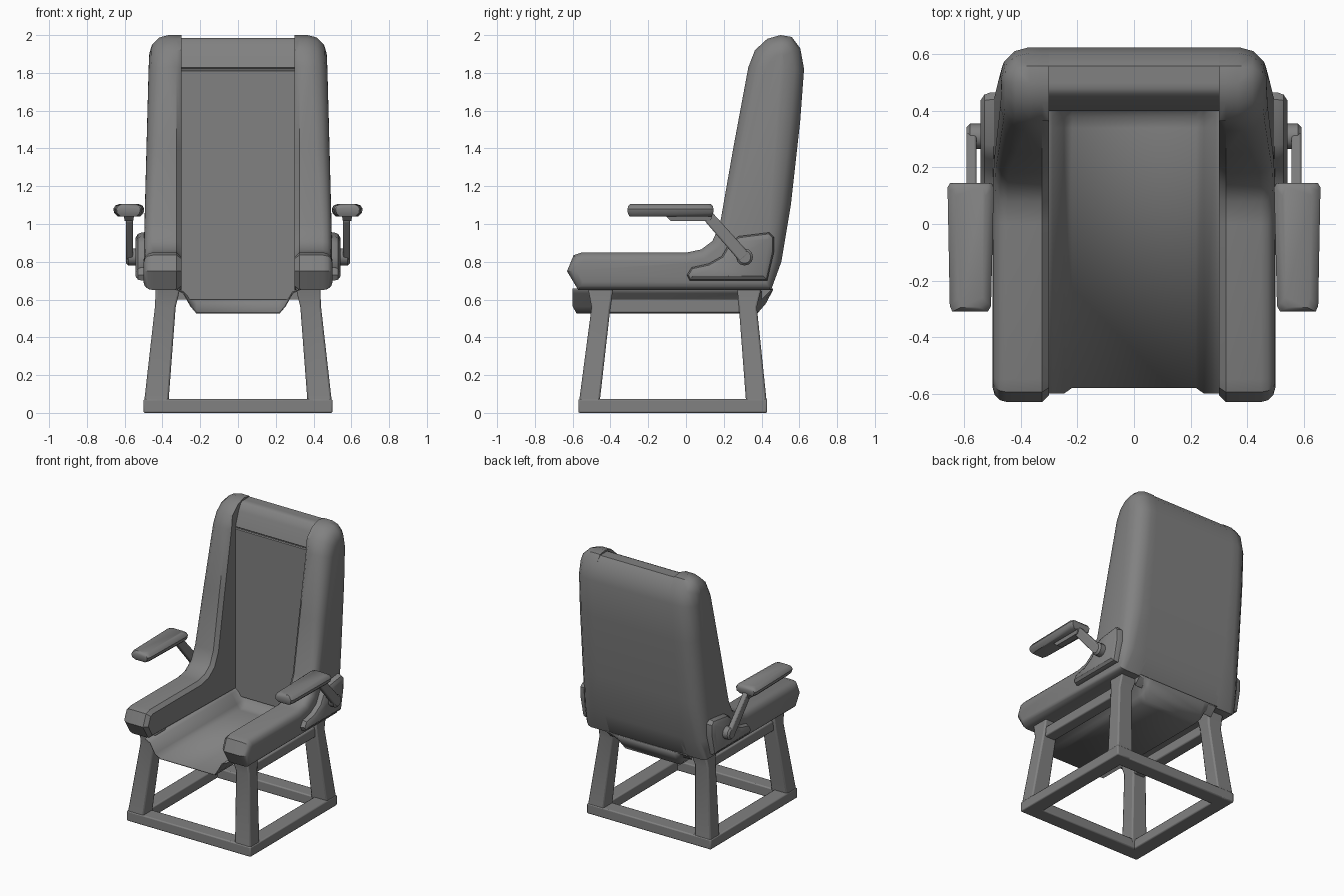
import bpy, bmesh, math
from mathutils import Vector

if "Cube" in bpy.data.objects:
    bpy.data.objects.remove(bpy.data.objects["Cube"])

grey = bpy.data.materials.new("seat grey")
grey.use_nodes = True
grey.diffuse_color = (0.22, 0.22, 0.22, 1)
grey.node_tree.nodes["Principled BSDF"].inputs["Base Color"].default_value = (0.22, 0.22, 0.22, 1)


def loft(name, rings, mirror=True, closed=True, bevel=0, angle=35):
    """Skin a row of equal-length rings; closed rings get end caps."""
    bm = bmesh.new()
    rows = [[bm.verts.new(p) for p in ring] for ring in rings]
    n = len(rows[0])
    for a, b in zip(rows, rows[1:]):
        for i in range(n if closed else n - 1):
            j = (i + 1) % n
            bm.faces.new((a[i], a[j], b[j], b[i]))
    if closed:
        bm.faces.new(rows[0])
        bm.faces.new(rows[-1])
    bmesh.ops.recalc_face_normals(bm, faces=bm.faces[:])
    mesh = bpy.data.meshes.new(name)
    bm.to_mesh(mesh)
    bm.free()
    mesh.materials.append(grey)
    obj = bpy.data.objects.new(name, mesh)
    bpy.context.collection.objects.link(obj)
    for o in bpy.context.selected_objects:
        o.select_set(False)
    obj.select_set(True)
    bpy.context.view_layer.objects.active = obj
    bpy.ops.object.shade_smooth_by_angle(angle=math.radians(angle))
    if bevel:
        mod = obj.modifiers.new("Bevel", 'BEVEL')
        mod.width, mod.segments = bevel, 2
    if mirror:
        obj.modifiers.new("Mirror", 'MIRROR')
    return obj


def inset(profile, widths):
    """Move each point of a clockwise (y, z) profile inwards."""
    pts = [Vector(p) for p in profile]
    out = []
    for i, p in enumerate(pts):
        d = (p - pts[i - 1]).normalized() + (pts[(i + 1) % len(pts)] - p).normalized()
        d.normalize()
        out.append(p + Vector((d.y, -d.x)) * widths[i])
    return out


def box_ring(x0, x1, y0, y1, z):
    return [(x0, y0, z), (x1, y0, z), (x1, y1, z), (x0, y1, z)]


# Side profiles (y, z): cushion front, backrest front edge, crown and rear
cushion = [(-0.57, 0.65), (-0.63, 0.75), (-0.595, 0.835), (-0.55, 0.85), (0.0, 0.848),
           (0.08, 0.865), (0.14, 0.91), (0.18, 1.0), (0.25, 1.4), (0.33, 1.83)]
crown = [(0.365, 1.92), (0.43, 1.98)]
rear = [(0.5, 2.0), (0.56, 1.99), (0.605, 1.93), (0.625, 1.82), (0.605, 1.55),
        (0.555, 1.1), (0.505, 0.8), (0.45, 0.65)]

# Side bolsters: seat cushion and backrest wing in one padded piece
profile = cushion + crown + rear
w_out = [0.05] * 8 + [0.07, 0.09] + [0.1] * 8 + [0.08, 0.05]
w_in = [0.025] * 10 + [0.0] * 10


def half_width(z):
    return 0.5 - 0.026 * max(0, z - 0.8)


rings = [[(0.3, *p) for p in inset(profile, w_in)], [(0.325, *p) for p in profile]]
for step in range(4):
    a = math.radians(step * 30)
    flat = inset(profile, [w * (1 - math.cos(a)) for w in w_out])
    rings.append([(half_width(q[1]) - w * (1 - math.sin(a)), *p)
                  for p, q, w in zip(flat, profile, w_out)])
loft("side_bolster", rings)

# Backrest centre with head pad, thin seam groove and rear shell
centre = [(0.4, 0.6), (0.4, 1.81), (0.408, 1.815), (0.408, 1.822), (0.4, 1.828),
          (0.435, 1.93), (0.46, 1.975), (0.48, 1.985)]
centre += [(y, min(z, 1.985)) for y, z in rear]
loft("back_panel", [[(x, *p) for p in centre] for x in (-0.327, 0.327)], mirror=False)

# Seat pan: thin trough with sloped sides that rises into the back shell
half = [(0.33, 0.655), (0.29, 0.635), (0.25, 0.565), (0.22, 0.53)]
section = [(-x, z) for x, z in half] + [(x, z) for x, z in reversed(half)]
stations = [(-0.58, 0), (0.34, 0), (0.38, 0.02), (0.42, 0.4), (0.46, 1)]
rings = []
for k, (y, rise) in enumerate(stations):
    rings.append([(x, y - (0.02 if k == 0 and z > 0.55 else 0), z + (0.655 - z) * rise)
                  for x, z in section])
pan = loft("seat_pan", rings, mirror=False, closed=False, angle=50)
thick = pan.modifiers.new("Thickness", 'SOLIDIFY')
thick.thickness, thick.offset = 0.006, 0

# Hip housings that carry the arm pivots
housing = [(0.02, 0.7), (0.005, 0.73), (0.03, 0.77), (0.12, 0.79), (0.19, 0.83), (0.23, 0.9),
           (0.28, 0.935), (0.44, 0.955), (0.465, 0.93), (0.465, 0.85), (0.43, 0.7)]
rings = [[(x, *p) for p in inset(housing, [w] * len(housing))]
         for x, w in ((0.44, 0), (0.51, 0), (0.53, 0.008), (0.543, 0.03))]
loft("hip_housing", rings)

# Arm pivots
rings = []
for x, r in ((0.52, 0.045), (0.58, 0.045), (0.592, 0.033)):
    rings.append([(x, 0.31 + r * math.cos(t * math.pi / 6), 0.825 + r * math.sin(t * math.pi / 6))
                  for t in range(12)])
loft("arm_pivot", rings)

# Arm struts
strut = [(0.285, 0.80), (0.1, 1.015), (0.1, 1.06), (0.14, 1.06), (0.335, 0.845)]
loft("arm_strut", [[(x, *p) for p in strut] for x in (0.557, 0.593)], bevel=0.008)

# Armrest pads, slightly narrower to the front, with a bracket beneath
rings = []
for z, shrink in ((1.04, 0.022), (1.058, 0.004), (1.08, 0.0), (1.097, 0.01), (1.106, 0.03)):
    s = shrink
    rings.append([(0.517 + s, -0.31 + s / 2, z), (0.643 - s, -0.31 + s / 2, z),
                  (0.652 - s, -0.29 + s, z), (0.66 - s, 0.13 - s, z), (0.65 - s, 0.146 - s / 2, z),
                  (0.506 + s, 0.146 - s / 2, z), (0.496 + s, 0.13 - s, z), (0.506 + s, -0.29 + s, z)])
loft("armrest_pad", rings, angle=40)
loft("armrest_bracket", [box_ring(0.555, 0.6, -0.08, 0.13, 1.015),
                         box_ring(0.55, 0.605, -0.11, 0.14, 1.045)])

# Splayed legs
legs = {
    "front_leg": [(0.37, 0.5, -0.57, -0.46, 0.03), (0.33, 0.44, -0.5, -0.4, 0.56),
                  (0.305, 0.435, -0.52, -0.385, 0.665)],
    "rear_leg": [(0.37, 0.5, 0.32, 0.43, 0.03), (0.33, 0.44, 0.28, 0.375, 0.56),
                 (0.305, 0.435, 0.27, 0.4, 0.665)],
}
for name, rows in legs.items():
    loft(name, [box_ring(*r) for r in rows], bevel=0.01)

# Floor frame and upper side rails
bars = {
    "floor_side_bar": (0.39, 0.5, -0.57, 0.43, 0, 0.073, True),
    "floor_front_bar": (-0.49, 0.49, -0.57, -0.46, 0, 0.073, False),
    "floor_rear_bar": (-0.49, 0.49, 0.32, 0.43, 0, 0.073, False),
    "upper_side_rail": (0.34, 0.425, -0.46, 0.34, 0.53, 0.603, True),
}
for name, (x0, x1, y0, y1, z0, z1, both) in bars.items():
    loft(name, [box_ring(x0, x1, y0, y1, z) for z in (z0, z1)], mirror=both, bevel=0.008)
